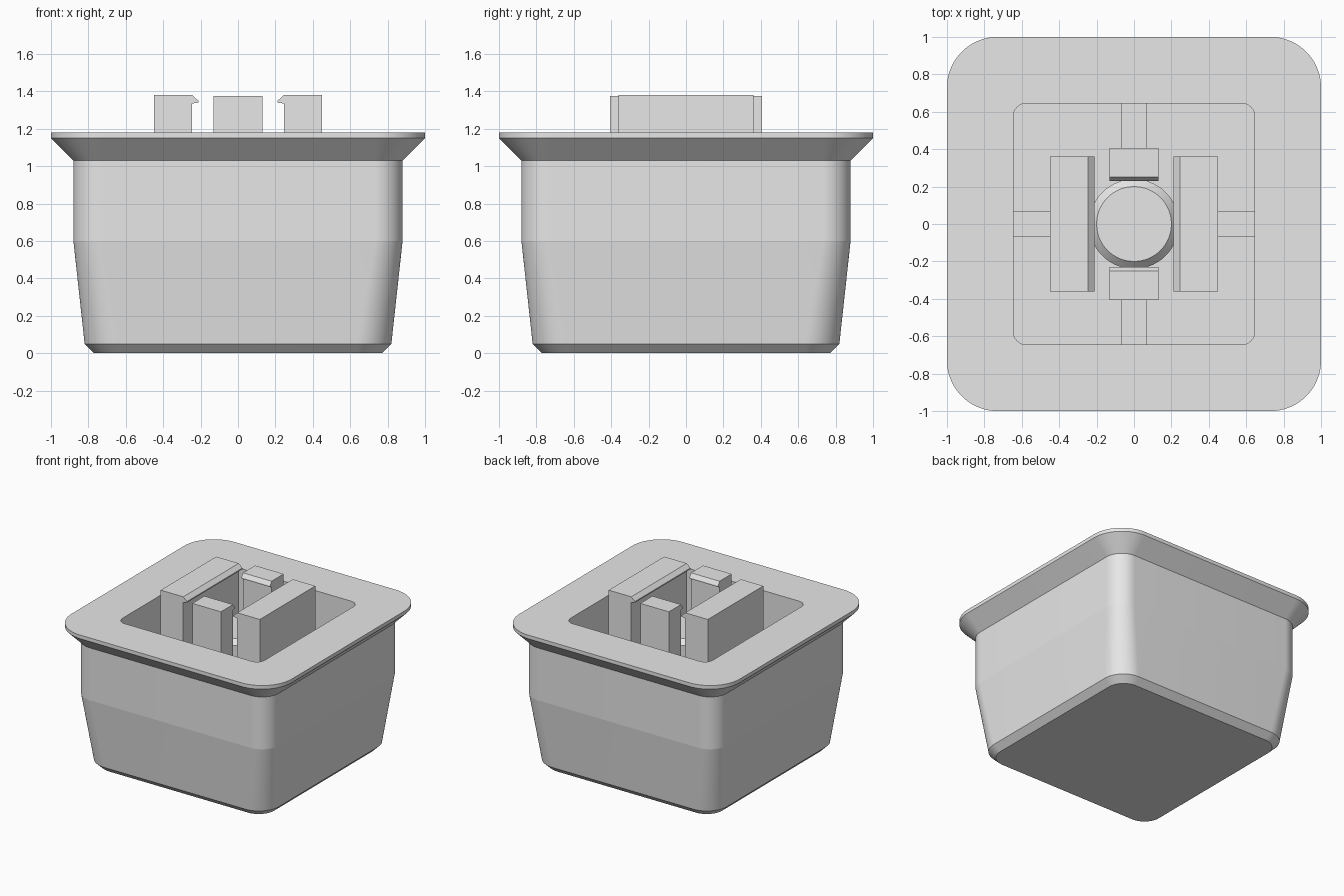
import bpy, bmesh
from math import sin, cos, pi, radians
from mathutils import Matrix

cube = bpy.data.objects.get("Cube")
if cube:
    bpy.data.objects.remove(cube, do_unlink=True)

grey = bpy.data.materials.new("light_grey")
grey.use_nodes = True
grey.diffuse_color = (0.8, 0.8, 0.8, 1)
grey.node_tree.nodes["Principled BSDF"].inputs["Base Color"].default_value = (0.8, 0.8, 0.8, 1)

FLOOR = 0.6   # cavity floor
RIM = 1.18    # top of the rim
STEPS = 24    # segments per rounded corner


def finish(name, bm, smooth=False):
    bmesh.ops.remove_doubles(bm, verts=bm.verts, dist=1e-5)
    bmesh.ops.recalc_face_normals(bm, faces=bm.faces)
    mesh = bpy.data.meshes.new(name)
    bm.to_mesh(mesh)
    bm.free()
    mesh.materials.append(grey)
    obj = bpy.data.objects.new(name, mesh)
    bpy.context.collection.objects.link(obj)
    if smooth:
        bpy.ops.object.select_all(action='DESELECT')
        obj.select_set(True)
        bpy.context.view_layer.objects.active = obj
        bpy.ops.object.shade_smooth_by_angle(angle=radians(5))
    return obj


def loft(name, sections):
    """Skin rounded squares given as (height, half width, corner radius)."""
    bm = bmesh.new()
    rings = []
    for z, half, r in sections:
        ring = []
        for q in range(4):
            mid = q * pi / 2 + pi / 4
            sx = 1 if cos(mid) > 0 else -1
            sy = 1 if sin(mid) > 0 else -1
            for i in range(STEPS + 1):
                a = (q + i / STEPS) * pi / 2
                ring.append(bm.verts.new((sx * (half - r) + r * cos(a),
                                          sy * (half - r) + r * sin(a), z)))
        rings.append(ring)
    n = len(rings[0])
    for low, high in zip(rings, rings[1:]):
        for i in range(n):
            j = (i + 1) % n
            bm.faces.new((low[i], low[j], high[j], high[i]))
    bm.faces.new(rings[0])
    bm.faces.new(rings[-1])
    return finish(name, bm, smooth=True)


def extrude(name, profile, half_width, turn):
    """Extrude an (outward, height) profile sideways, then turn it about z."""
    bm = bmesh.new()
    verts = [bm.verts.new((d, -half_width, z)) for d, z in profile]
    face = bm.faces.new(verts)
    out = bmesh.ops.extrude_face_region(bm, geom=[face])
    moved = [g for g in out["geom"] if isinstance(g, bmesh.types.BMVert)]
    bmesh.ops.translate(bm, verts=moved, vec=(0, 2 * half_width, 0))
    bmesh.ops.rotate(bm, verts=bm.verts, cent=(0, 0, 0), matrix=Matrix.Rotation(turn, 3, 'Z'))
    return finish(name, bm)


def clip_profile(outer, inner, hook, top):
    """Upright with a small chamfered hook on its inner top edge."""
    return [(outer, FLOOR), (outer, top), (inner, top), (hook, top - 0.03),
            (hook, top - 0.04), (inner, top - 0.045), (inner, FLOOR)]


# Housing: chamfered base, tapered walls, flared rim and inner cavity
loft("housing", [
    (0, 0.77, 0.14), (0.05, 0.82, 0.18), (FLOOR, 0.88, 0.15), (1.03, 0.88, 0.15),
    (1.15, 1.0, 0.27), (RIM, 1.0, 0.27), (RIM, 0.645, 0.07), (FLOOR, 0.645, 0.07)])

# Chamfered round post in the middle
loft("center_post", [(FLOOR, 0.24, 0.24), (1.02, 0.24, 0.24), (1.06, 0.2, 0.2)])

# Hooked clips around the post, each tied to the cavity wall by a rib
wide = clip_profile(0.45, 0.245, 0.212, 1.38)
narrow = clip_profile(0.407, 0.25, 0.23, 1.375)
for k, side in enumerate(("left", "back", "right", "front")):
    turn = k * pi / 2
    profile, half = (narrow, 0.13) if k % 2 else (wide, 0.36)
    extrude(side + "_clip", profile, half, turn)
    start = profile[0][0] - 0.01
    extrude(side + "_rib", [(start, FLOOR), (0.65, FLOOR), (0.65, 0.85), (start, 0.85)], 0.068, turn)
